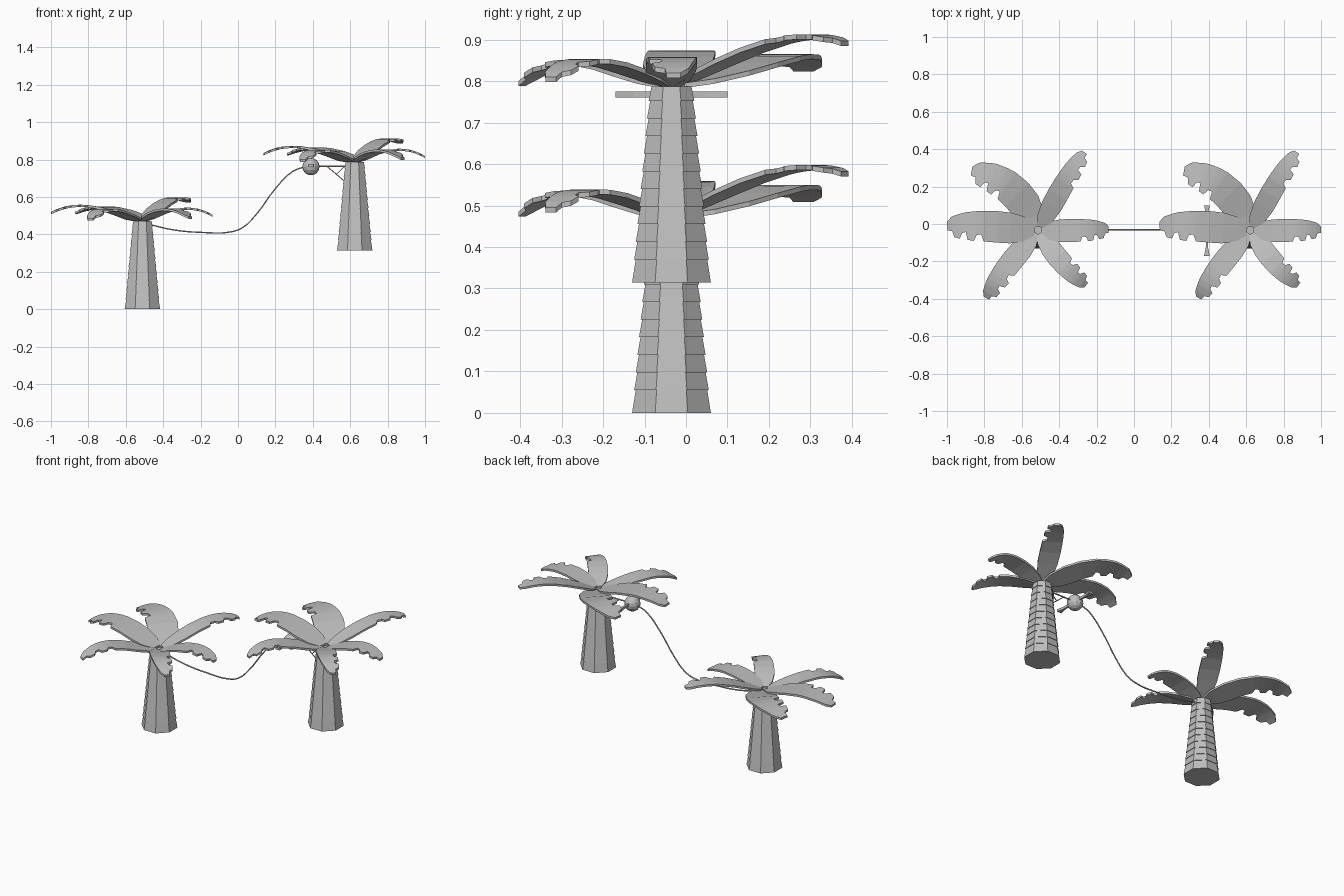
import bpy, bmesh, math
from mathutils import Vector

if "Cube" in bpy.data.objects:
    bpy.data.objects.remove(bpy.data.objects["Cube"])

grey = bpy.data.materials.new("light_grey")
grey.diffuse_color = (0.52, 0.52, 0.52, 1)
grey.use_nodes = True
grey.node_tree.nodes["Principled BSDF"].inputs["Base Color"].default_value = grey.diffuse_color


def make(name, bm):
    bmesh.ops.recalc_face_normals(bm, faces=bm.faces)
    me = bpy.data.meshes.new(name)
    bm.to_mesh(me)
    bm.free()
    ob = bpy.data.objects.new(name, me)
    me.materials.append(grey)
    bpy.context.collection.objects.link(ob)
    return ob


def loft(bm, rings):
    """Skin a list of closed rings and cap both ends."""
    vs = [[bm.verts.new(p) for p in r] for r in rings]
    n = len(vs[0])
    for a, b in zip(vs, vs[1:]):
        for i in range(n):
            j = (i + 1) % n
            bm.faces.new((a[i], a[j], b[j], b[i]))
    bm.faces.new(vs[0])
    bm.faces.new(vs[-1])


# trunk: stacked eight-sided tapering segments, each overhanging the one below
def trunk(name, base):
    bm = bmesh.new()
    cuts = [0, 0.055] + [0.055 + 0.0425 * k for k in range(1, 10)] + [0.472]

    def half(z):
        return (0.095 - 0.043 * z / 0.47) / math.cos(math.pi / 8)

    rings = []
    for z0, z1 in zip(cuts, cuts[1:]):
        for r, z in ((half(z0), z0), (half(z1) - 0.004, z1)):
            rings.append([base + Vector((r * math.cos(a), r * math.sin(a), z))
                          for a in [math.pi / 8 + k * math.pi / 4 for k in range(8)]])
    loft(bm, rings)
    return make(name, bm)


# leaf: distance along, width on smooth edge, width on torn edge
STATIONS = [(.04, .35, .35), (.15, .75, .8), (.3, .95, 1), (.45, 1, 1), (.6, 1, .95),
            (.63, .98, .5), (.68, .97, .55), (.71, .95, .92), (.78, .92, .85),
            (.8, .9, .35), (.84, .85, .4), (.87, .8, .75), (.93, .7, .65),
            (.95, .65, .25), (1, .35, .2)]

# angle, length, half width, sideways bow (right +), torn side (left +1), heights
LEAVES = [(178, .487, .084, .012, 1, (.545, .557, .52)),
          (139, .475, .088, .07, 1, (.53, .55, .52)),
          (59, .485, .057, -.01, -1, (.565, .597, .582)),
          (0, .375, .062, 0, -1, (.535, .54, .505)),
          (-48, .387, .056, .02, 1, (.53, .535, .495)),
          (-127, .455, .06, .015, 1, (.525, .533, .485))]


def height(t, h):
    xs, ys = (0, .45, .75, 1), (.478, *h)
    total = 0
    for i in range(4):
        w = ys[i]
        for j in range(4):
            if i != j:
                w *= (t - xs[j]) / (xs[i] - xs[j])
        total += w
    return total


def leaf(name, base, angle, length, width, bow, side, h):
    bm = bmesh.new()
    a = math.radians(angle)
    d = Vector((math.cos(a), math.sin(a), 0))
    left = Vector((-d.y, d.x, 0))
    rings = []
    for t, smooth, torn in STATIONS:
        c = base + d * length * t - left * bow * 4 * t * (1 - t)
        c.z += height(t, h)
        tangent = (d * length - left * bow * 4 * (1 - 2 * t)).normalized()
        across = Vector((-tangent.y, tangent.x, 0))
        wl, wr = (torn, smooth) if side > 0 else (smooth, torn)
        p, q = c + across * width * wl, c - across * width * wr
        down = Vector((0, 0, -0.012))
        rings.append([p, q, q + down, p + down])
    loft(bm, rings)
    return make(name, bm)


for label, base in (("low", Vector((-.511, -.035, 0))), ("high", Vector((.624, -.035, .315)))):
    trunk(label + "_trunk", base)
    for k, spec in enumerate(LEAVES):
        leaf(f"{label}_leaf_{k + 1}", base, *spec)


# ropes between the trees
def rope(name, pts, radius=0.004, smooth=True):
    cu = bpy.data.curves.new(name, 'CURVE')
    cu.dimensions = '3D'
    cu.bevel_depth = radius
    cu.bevel_resolution = 1
    cu.resolution_u = 4
    cu.use_fill_caps = True
    sp = cu.splines.new('BEZIER')
    sp.bezier_points.add(len(pts) - 1)
    for bp, (x, z) in zip(sp.bezier_points, pts):
        bp.co = (x, -.03, z)
        bp.handle_left_type = bp.handle_right_type = 'AUTO' if smooth else 'VECTOR'
    cu.materials.append(grey)
    ob = bpy.data.objects.new(name, cu)
    bpy.context.collection.objects.link(ob)
    bpy.ops.object.select_all(action='DESELECT')
    ob.select_set(True)
    bpy.context.view_layer.objects.active = ob
    bpy.ops.object.convert(target='MESH')


rope("main_rope", [(-.48, .455), (-.35, .425), (-.2, .411), (-.03, .415), (.03, .44),
                   (.1, .51), (.2, .645), (.29, .735), (.36, .763)])
rope("anchor_rope", [(.38, .764), (.58, .764)], .004, False)
rope("lower_brace", [(.475, .764), (.575, .68)], .003, False)
rope("cross_brace", [(.575, .77), (.525, .72)], .003, False)

# hanging ball
bm = bmesh.new()
bmesh.ops.create_uvsphere(bm, u_segments=12, v_segments=8, radius=.046)
bmesh.ops.translate(bm, verts=bm.verts, vec=(.39, -.035, .762))
make("ball", bm)

# flat flared paddles on both sides of the ball
for name, s in (("front_paddle", -1), ("back_paddle", 1)):
    bm = bmesh.new()
    rings = []
    for y, w in ((.02, .005), (.09, .006), (.135, .015)):
        rings.append([Vector((.39 + sx * w, -.035 + s * y, .768 + sz * .007))
                      for sx, sz in ((-1, -1), (1, -1), (1, 1), (-1, 1))])
    loft(bm, rings)
    make(name, bm)
